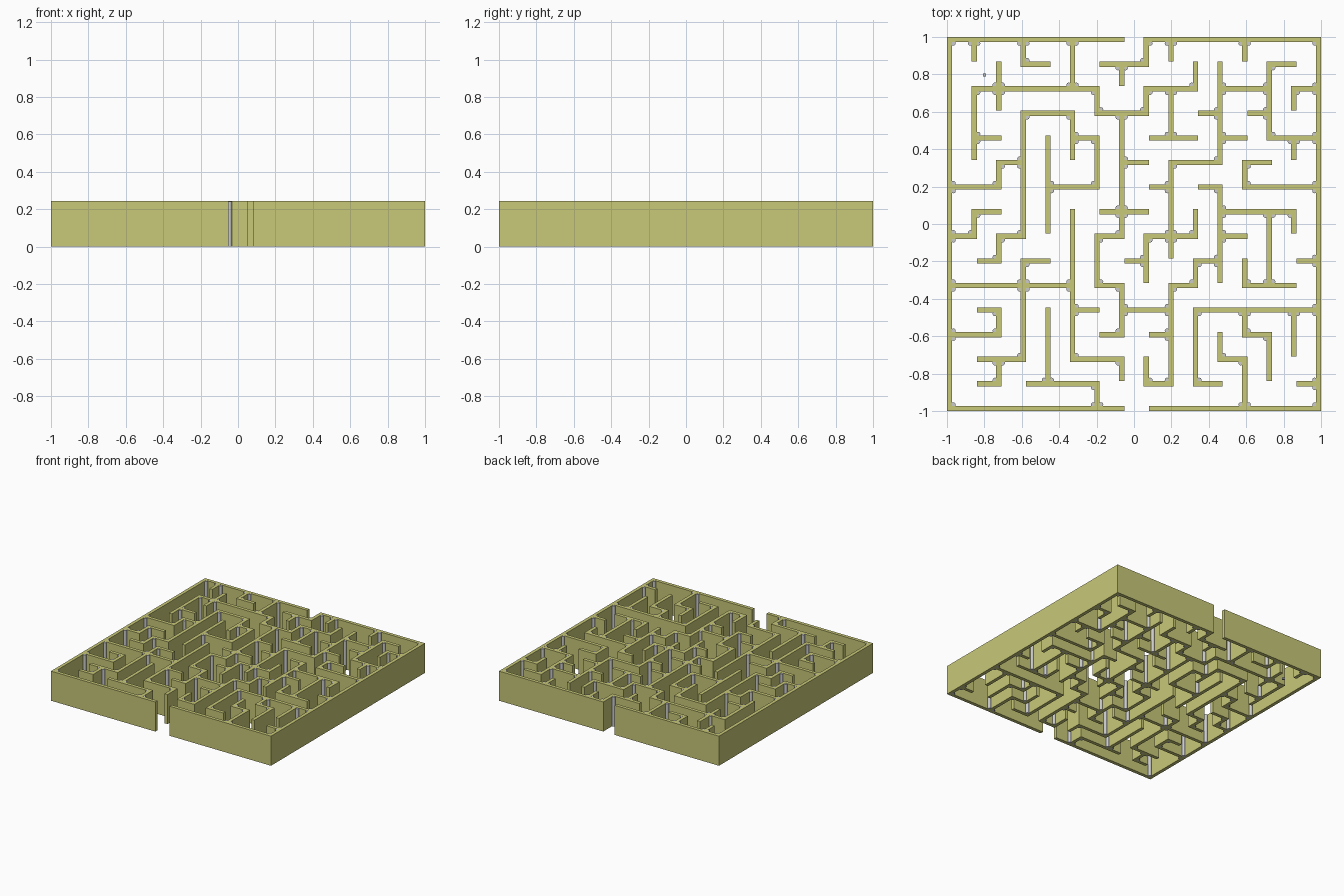
import bpy, bmesh

if "Cube" in bpy.data.objects:
    bpy.data.objects.remove(bpy.data.objects["Cube"])

N = 15                       # maze cells per side
T = 0.028                    # wall thickness
P = (2 - T) / N              # cell pitch
H = 0.243                    # wall height

# wall runs along each grid line, "start-end" in cells, from the back / from the left
ROWS = ["0-7 8-15", "3-4 6-8 13-14", "1-6 8-10 11-13 14-15", "3-5 6-8 10-11 12-13",
        "1-2 5-6 8-10 11-12 13-15", "2-3 7-8 9-11 12-13", "0-2 4-6 8-9 10-11 12-15",
        "1-2 6-8 11-14", "0-1 2-3 6-7 8-10 11-12", "1-2 3-4 7-8 10-11 14-15",
        "0-5 6-7 9-10 12-14", "1-2 5-6 7-9 10-15", "0-2 6-7 8-9 12-13",
        "1-3 5-7 11-12", "1-2 3-6 8-9 10-11 14-15", "0-7 8-15"]
COLS = ["0-15", "0-1 2-5 7-8", "1-3 5-6 8-9 11-12 13-14", "0-1 3-8 9-13",
        "4-8 11-14", "0-2 3-5 7-13", "2-3 4-6 8-10 14-15", "1-2 3-8 10-12 13-14",
        "0-1 2-3 8-10 13-14", "0-1 2-4 5-9 10-14", "1-2 7-8 9-10 11-14",
        "1-5 6-10 12-13", "0-1 5-6 9-10 11-12 13-15", "1-4 7-10 12-14",
        "2-3 4-5 7-8 11-13", "0-15"]


def runs(text):
    return [tuple(map(int, r.split("-"))) for r in text.split()]


def line(k):
    """Position of tile border k: narrow wall tiles alternate with wide cell tiles."""
    return -1 + (k // 2) * P + (k % 2) * T


# even/odd tile grid: even index = wall line, odd index = cell
tiles = set()
for j, text in enumerate(ROWS):
    for a, b in runs(text):
        tiles |= {(k, 2 * j) for k in range(2 * a + 1, 2 * b + 1)}
for i, text in enumerate(COLS):
    for a, b in runs(text):
        tiles |= {(2 * i, k) for k in range(2 * a, 2 * b)}
# close the elbows where a wall coming from the back turns right
for i in range(0, 2 * N + 1, 2):
    for j in range(0, 2 * N + 1, 2):
        if (i + 1, j) in tiles and (i, j - 1) in tiles:
            tiles.add((i, j))


def new_object(name, bm):
    mesh = bpy.data.meshes.new(name)
    bm.to_mesh(mesh)
    bm.free()
    ob = bpy.data.objects.new(name, mesh)
    bpy.context.collection.objects.link(ob)
    return ob


# maze walls
bm = bmesh.new()
cache = {}


def vert(i, j, z):
    if (i, j, z) not in cache:
        cache[i, j, z] = bm.verts.new((line(i), -line(j), z))
    return cache[i, j, z]


for i, j in sorted(tiles):
    ring = [(i, j), (i, j + 1), (i + 1, j + 1), (i + 1, j)]
    bm.faces.new([vert(*c, H) for c in ring])
    bm.faces.new([vert(*c, 0) for c in reversed(ring)])
    beside = [(i - 1, j), (i, j + 1), (i + 1, j), (i, j - 1)]
    for n, other in enumerate(beside):
        if other not in tiles:
            a, b = ring[n], ring[(n + 1) % 4]
            bm.faces.new([vert(*a, 0), vert(*b, 0), vert(*b, H), vert(*a, H)])
bmesh.ops.recalc_face_normals(bm, faces=bm.faces)
walls = new_object("maze_walls", bm)
olive = bpy.data.materials.new("olive")
olive.diffuse_color = (0.58, 0.58, 0.19, 1)
olive.use_nodes = True
olive.node_tree.nodes["Principled BSDF"].inputs["Base Color"].default_value = olive.diffuse_color
walls.data.materials.append(olive)

# slim round posts in every inside corner
bm = bmesh.new()
R, INSET, POST_H = 0.013, 0.006, H - 0.001
for i in range(1, 2 * N, 2):
    for j in range(1, 2 * N, 2):
        for sx in (-1, 1):
            for sy in (-1, 1):
                if {(i + sx, j), (i, j + sy), (i + sx, j + sy)} <= tiles:
                    x = line(i + (sx > 0)) - sx * INSET
                    y = -line(j + (sy > 0)) + sy * INSET
                    made = bmesh.ops.create_cone(bm, cap_ends=True, segments=16,
                                                 radius1=R, radius2=R, depth=POST_H)
                    bmesh.ops.translate(bm, verts=made["verts"], vec=(x, y, POST_H / 2))
posts = new_object("corner_posts", bm)
bpy.context.view_layer.objects.active = posts
posts.select_set(True)
bpy.ops.object.shade_smooth_by_angle()

# tiny loose block in one passage
bm = bmesh.new()
bmesh.ops.create_cube(bm, size=0.016)
block = new_object("small_block", bm)
block.location = (-0.80, 0.796, 0.008)
